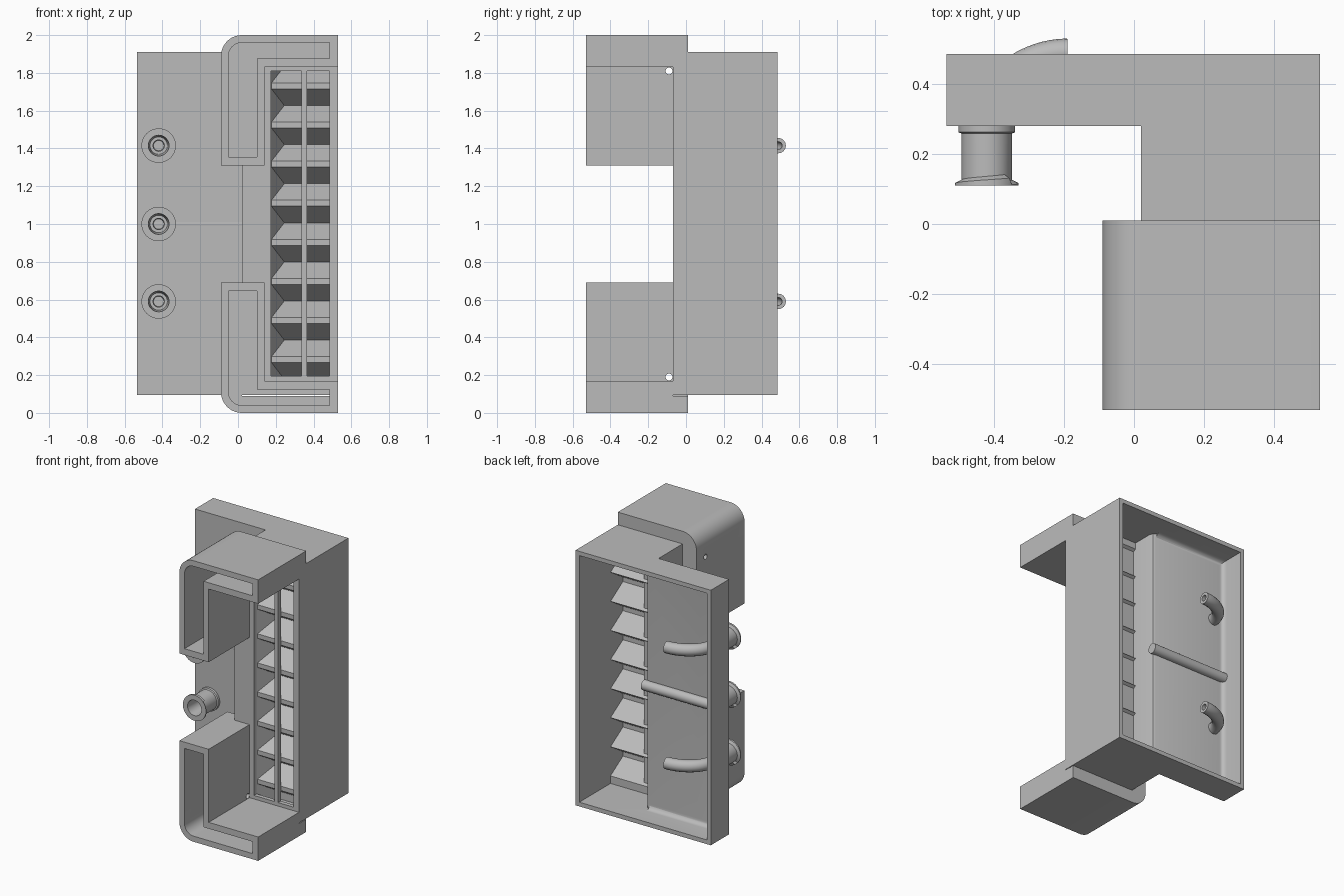
import bpy, bmesh, math
from math import cos, sin, pi

cube = bpy.data.objects.get("Cube")
if cube:
    bpy.data.objects.remove(cube, do_unlink=True)

grey = bpy.data.materials.new("plain_grey")
grey.use_nodes = True
GREY = (0.5, 0.5, 0.5, 1)
grey.diffuse_color = GREY
grey.node_tree.nodes["Principled BSDF"].inputs["Base Color"].default_value = GREY


def finish(name, bm, smooth=False):
    bmesh.ops.recalc_face_normals(bm, faces=bm.faces)
    me = bpy.data.meshes.new(name)
    bm.to_mesh(me)
    bm.free()
    ob = bpy.data.objects.new(name, me)
    bpy.context.collection.objects.link(ob)
    me.materials.append(grey)
    if smooth:
        shade(ob)
    return ob


def activate(ob):
    bpy.ops.object.select_all(action='DESELECT')
    ob.select_set(True)
    bpy.context.view_layer.objects.active = ob


def shade(ob):
    activate(ob)
    bpy.ops.object.shade_smooth_by_angle(angle=math.radians(30))


def prism(name, pts, axis, a, b):
    """Extrude a flat profile along an axis from a to b."""
    place = {'x': lambda p, t: (t, *p),
             'y': lambda p, t: (p[0], t, p[1]),
             'z': lambda p, t: (*p, t)}[axis]
    bm = bmesh.new()
    lo = [bm.verts.new(place(p, a)) for p in pts]
    hi = [bm.verts.new(place(p, b)) for p in pts]
    bm.faces.new(lo)
    bm.faces.new(hi[::-1])
    for i in range(len(pts)):
        j = (i + 1) % len(pts)
        bm.faces.new((lo[i], lo[j], hi[j], hi[i]))
    return finish(name, bm)


def rect(x0, x1, y0, y1):
    return [(x0, y0), (x1, y0), (x1, y1), (x0, y1)]


def cut(ob, *cutters):
    """Subtract the cutters, then remove them."""
    activate(ob)
    for c in cutters:
        c.hide_render = True
        mod = ob.modifiers.new("cut", 'BOOLEAN')
        mod.operation = 'DIFFERENCE'
        mod.solver = 'EXACT'
        mod.object = c
        bpy.ops.object.modifier_apply(modifier=mod.name)
        bpy.data.objects.remove(c, do_unlink=True)


def corner(x, z, r, n=10):
    """Rounded upper-left corner whose square corner is at x, z."""
    return [(x + r - r * cos(pi / 2 * i / n), z - r + r * sin(pi / 2 * i / n))
            for i in range(n + 1)]


# Hollow housing, open at the back
Z0, Z1 = 0.095, 1.91
housing = prism("housing", [(-.535, .28), (.02, .28), (.02, -.07), (.53, -.07),
                            (.53, .485), (-.535, .485)], 'z', Z0, Z1)
shallow = prism("shallow_cutter", rect(-.505, .5, Z0 + .03, Z1 - .03), 'y', .31, .6)
bm = bmesh.new()
bm.from_mesh(shallow.data)
rounded = [e for e in bm.edges if all(v.co.y < .4 for v in e.verts)
           and min(v.co.x for v in e.verts) < 0]
bmesh.ops.bevel(bm, geom=rounded, offset=.035, segments=5, profile=.5, affect='EDGES')
bm.to_mesh(shallow.data)
bm.free()
deep = prism("deep_cutter", [(.5, -.04), (.1, -.04), (.1, .28), (.09, .302), (.07, .312),
                             (.07, .6), (.5, .6)], 'z', Z0 + .03, Z1 - .03)
windows = [prism("window_cutter", rect(x0, x1, .195, 1.81), 'y', -.2, 0)
           for x0, x1 in ((.175, .335), (.365, .485))]
cut(housing, shallow, deep, *windows)
shade(housing)

# Pleated screen behind the windows
front, back, thick, step = -.035, .105, .03, .207
path = [(back, Z0 + .03)]
for k in range(8):
    z = .282 + k * step
    path += [(back, z - step / 2), (front, z - .016), (front, z + .016)]
path += [(back, z + step / 2), (back, Z1 - .03)]
prism("pleated_screen", path + [(y + thick, z) for y, z in reversed(path)],
      'x', .1, .5)
prism("screen_side_wedge", [(.1, -.04), (.175, -.04), (.25, back + .01), (.1, back + .01)],
      'z', Z0 + .03, Z1 - .03)

# Upper and lower hooked brackets with deep pockets
for side in ("upper", "lower"):
    def flip(pts):
        return pts if side == "upper" else [(x, 2 - z) for x, z in pts]

    outline = corner(-.09, 2, .11)
    inside = corner(-.05, 1.96, .07)
    bracket = prism(side + "_bracket", flip([(-.09, 1.31)] + outline +
                    [(.53, 2), (.53, 1.83), (.14, 1.83), (.14, 1.31)]), 'y', -.53, -.07)
    pocket = prism("pocket_cutter", flip([(-.05, 1.355)] + inside +
                   [(.485, 1.96), (.485, 1.875), (.1, 1.875), (.1, 1.355)]), 'y', -.6, 0)
    hole = [(-.09 + .018 * cos(i * pi / 8), 1.81 + .018 * sin(i * pi / 8)) for i in range(16)]
    drain = prism("drain_cutter", flip(hole), 'x', -.2, .3)
    cut(bracket, pocket, drain)
    shade(bracket)
    lip = prism(side + "_bracket_lip", flip([(-.09, 1.31)] + outline +
                [(.53, 2), (.53, Z1), (.02, Z1), (.02, 1.31)]), 'y', -.07, .01)
    shade(lip)


def connector(name, x, z, n=48):
    """Hollow spigot with a ramped twist-lock flange."""
    bm = bmesh.new()
    rings = []
    for i in range(n):
        a = 2 * pi * i / n
        ramp = .137 - .02 * (((a - pi / 4) % pi) / pi)
        profile = [(.081, .285), (.081, .262), (.072, .258), (.072, ramp + .004),
                   (.091, ramp - .006), (.091, .11), (.055, .11), (.046, .24),
                   (.03, .24), (.027, .285)]
        rings.append([bm.verts.new((x + r * cos(a), y, z + r * sin(a))) for r, y in profile])
    for i in range(n):
        p, q = rings[i], rings[(i + 1) % n]
        for j in range(len(p) - 1):
            bm.faces.new((p[j], p[j + 1], q[j + 1], q[j]))
    finish(name, bm, True)


def duct(name, z):
    """Bent open tube leaving the back of a connector."""
    cu = bpy.data.curves.new(name, 'CURVE')
    cu.dimensions = '3D'
    sp = cu.splines.new('BEZIER')
    sp.bezier_points.add(1)
    ends = [((-.42, .3), (-.42, .2), (-.42, .41)), ((-.19, .488), (-.1, .488), (-.3, .488))]
    for p, (co, outer, inner) in zip(sp.bezier_points, ends):
        first = co[0] < -.3
        p.handle_left_type = p.handle_right_type = 'FREE'
        p.co = (co[0], co[1], z)
        p.handle_left = (*(outer if first else inner), z)
        p.handle_right = (*(inner if first else outer), z)
    cu.resolution_u = 16
    cu.bevel_depth = .031
    cu.bevel_resolution = 6
    ob = bpy.data.objects.new(name, cu)
    bpy.context.collection.objects.link(ob)
    cu.materials.append(grey)
    activate(ob)
    bpy.ops.object.convert(target='MESH')
    ob = bpy.context.object
    wall = ob.modifiers.new("wall", 'SOLIDIFY')
    wall.thickness = .02
    wall.offset = 0
    bpy.ops.object.modifier_apply(modifier=wall.name)
    shade(ob)


for label, z in (("lower", .59), ("middle", 1), ("upper", 1.415)):
    connector(label + "_connector", -.42, z)
    if label != "middle":
        duct(label + "_duct", z)

# Rounded channel across the inside of the thin plate
channel = prism("cross_channel", [(.315 + .036 * cos(i * pi / 12), 1 + .036 * sin(i * pi / 12))
                                  for i in range(24)], 'x', -.51, .11)
shade(channel)
